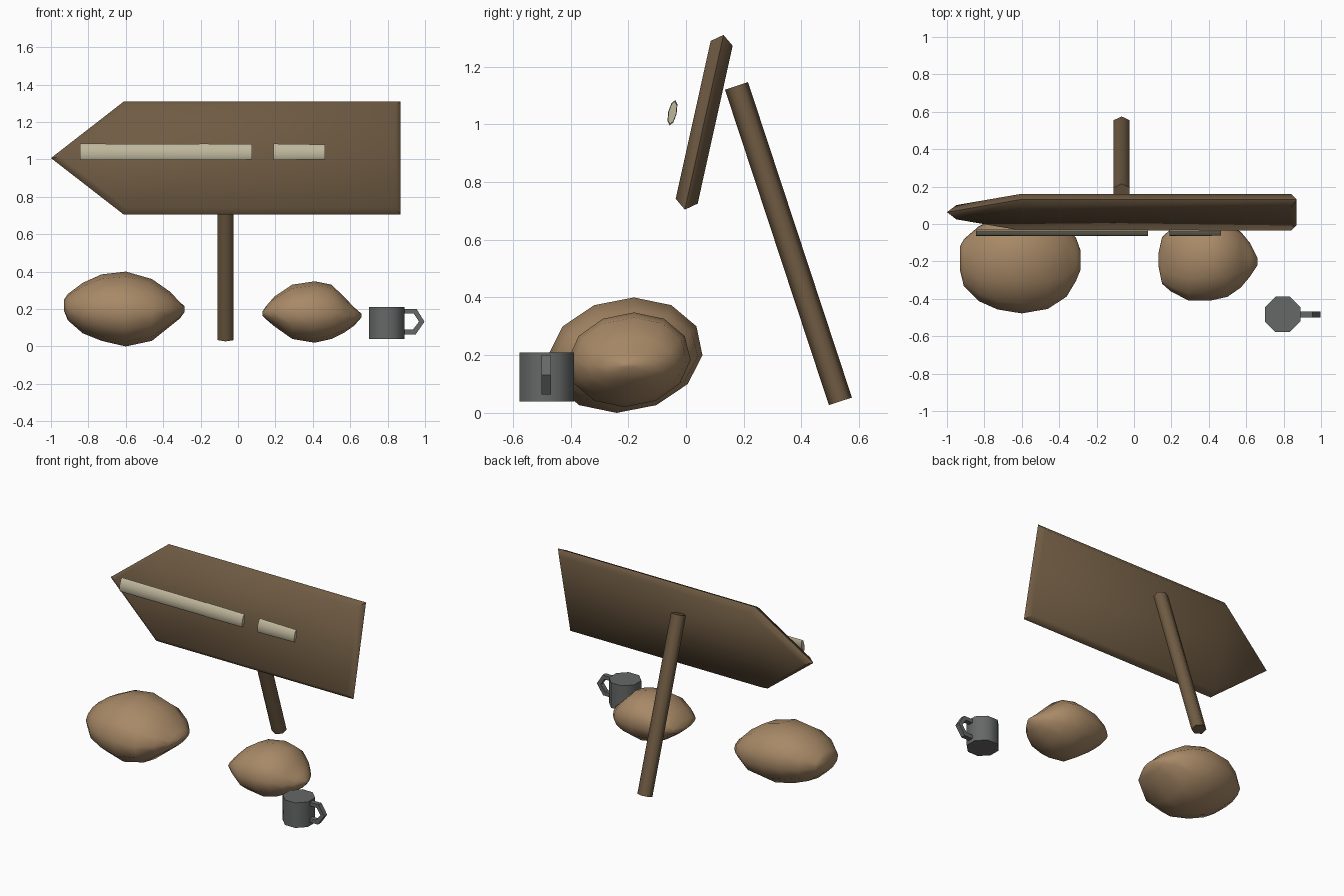
import bpy, bmesh, math
from mathutils import Vector, Matrix

cube = bpy.data.objects.get("Cube")
if cube:
    bpy.data.objects.remove(cube)


def material(name, rgb):
    m = bpy.data.materials.new(name)
    m.use_nodes = True
    m.diffuse_color = (*rgb, 1)
    m.node_tree.nodes["Principled BSDF"].inputs["Base Color"].default_value = (*rgb, 1)
    return m


WOOD = material("brown wood", (0.16, 0.105, 0.056))
STONE = material("tan stone", (0.39, 0.25, 0.135))
METAL = material("grey metal", (0.13, 0.14, 0.135))
PAINT = material("cream paint", (0.52, 0.47, 0.33))


def loft(name, rings, mat, angle=60, closed=False):
    """Skin a list of equal-length point rings; cap the ends unless closed."""
    bm = bmesh.new()
    loops = [[bm.verts.new(p) for p in ring] for ring in rings]
    n = len(loops[0])
    pairs = list(zip(loops, loops[1:])) + ([(loops[-1], loops[0])] if closed else [])
    for a, b in pairs:
        for i in range(n):
            j = (i + 1) % n
            bm.faces.new((a[i], a[j], b[j], b[i]))
    if not closed:
        bm.faces.new(loops[0])
        bm.faces.new(loops[-1])
    bmesh.ops.recalc_face_normals(bm, faces=bm.faces)
    mesh = bpy.data.meshes.new(name)
    bm.to_mesh(mesh)
    bm.free()
    mesh.materials.append(mat)
    ob = bpy.data.objects.new(name, mesh)
    bpy.context.collection.objects.link(ob)
    bpy.ops.object.select_all(action='DESELECT')
    ob.select_set(True)
    bpy.context.view_layer.objects.active = ob
    bpy.ops.object.shade_smooth_by_angle(angle=math.radians(angle))
    return ob


def circle(n, offset=0.0):
    return [(math.cos(math.tau * (i + offset) / n), math.sin(math.tau * (i + offset) / n))
            for i in range(n)]


LEAN = Matrix.Rotation(math.radians(-12.5), 4, 'X')

# Arrow board: full outline in the middle, smaller outline front and back
def arrow(tip, shoulder, end, half, depth):
    outline = [(tip, 0), (shoulder, half), (end, half), (end, -half), (shoulder, -half)]
    return [(x, depth, v) for x, v in outline]


board = loft("arrow_board", [arrow(-0.95, -0.60, 0.84, 0.28, -0.039),
                             arrow(-1.0, -0.61, 0.87, 0.31, 0),
                             arrow(-0.95, -0.60, 0.84, 0.28, 0.039)], WOOD, 60)
board.matrix_world = Matrix.Translation((0, 0.063, 1.007)) @ LEAN

# Leaning six-sided post behind the board
top, bottom = Vector((-0.066, 0.175, 1.133)), Vector((-0.066, 0.535, 0.04))
side = (top - bottom).cross(Vector((1, 0, 0))).normalized()
post_ring = [Vector((0.049 * c, 0, 0)) + side * 0.042 * s for c, s in circle(6, 0.5)]
loft("post", [[bottom + p for p in post_ring], [top + p for p in post_ring]], WOOD, 65)

# Painted strokes floating before the board: start, end, end scale
strokes = {"long_stroke": (-0.845, -0.05, 0.95), "middle_stroke": (-0.205, 0.075, 0.95),
           "short_stroke": (0.19, 0.465, 0.9)}
for name, (x0, x1, taper) in strokes.items():
    rings = [[(x, 0.015 * k * c, 0.045 * k * s) for c, s in circle(8)]
             for x, k in ((x0, 1), (x1, taper))]
    ob = loft(name, rings, PAINT, 50)
    ob.matrix_world = Matrix.Translation((0, -0.047, 1.04)) @ LEAN


# Boulders: stations of x, y range and z range, with a slight backward slant
def boulder(name, stations, slant):
    zc = (stations[0][3] + stations[0][4]) / 2
    rings = []
    for x, y0, y1, z0, z1 in stations:
        ring = []
        for c, s in circle(12):
            z = (z0 + z1) / 2 + s * (z1 - z0) / 2
            ring.append((x, (y0 + y1) / 2 + c * (y1 - y0) / 2 + slant * (z - zc), z))
        rings.append(ring)
    loft(name, rings, STONE, 80)


boulder("large_boulder", [
    (-0.93, -0.25, -0.12, 0.19, 0.25), (-0.91, -0.33, -0.08, 0.14, 0.28),
    (-0.83, -0.41, -0.01, 0.07, 0.34), (-0.73, -0.455, 0.04, 0.03, 0.385),
    (-0.60, -0.475, 0.06, 0, 0.4), (-0.46, -0.45, 0.045, 0.03, 0.36),
    (-0.36, -0.385, -0.01, 0.11, 0.29), (-0.31, -0.30, -0.07, 0.15, 0.235),
    (-0.285, -0.24, -0.14, 0.185, 0.215)], 0.15)
boulder("small_boulder", [
    (0.13, -0.22, -0.16, 0.165, 0.185), (0.15, -0.32, -0.07, 0.145, 0.215),
    (0.195, -0.36, -0.03, 0.107, 0.267), (0.29, -0.41, 0, 0.04, 0.33),
    (0.41, -0.41, 0.015, 0.02, 0.348), (0.50, -0.39, 0, 0.04, 0.33),
    (0.57, -0.34, -0.04, 0.075, 0.262), (0.62, -0.28, -0.1, 0.11, 0.21),
    (0.66, -0.22, -0.18, 0.155, 0.175)], 0.1)

# Mug: eight-sided body
loft("mug_body", [[(0.795 + 0.102 * c, -0.483 + 0.102 * s, z) for c, s in circle(8, 0.5)]
                  for z in (0.04, 0.21)], METAL, 50)

# Mug handle: flat bent strap, outer and inner edge at each bend
bends = [((0.88, 0.2), (0.88, 0.175)), ((0.955, 0.2), (0.94, 0.175)),
         ((0.997, 0.132), (0.968, 0.132)), ((0.95, 0.064), (0.935, 0.09)),
         ((0.88, 0.064), (0.88, 0.09))]
loft("mug_handle", [[(a[0], -0.5, a[1]), (a[0], -0.468, a[1]),
                     (b[0], -0.468, b[1]), (b[0], -0.5, b[1])] for a, b in bends], METAL, 30)
